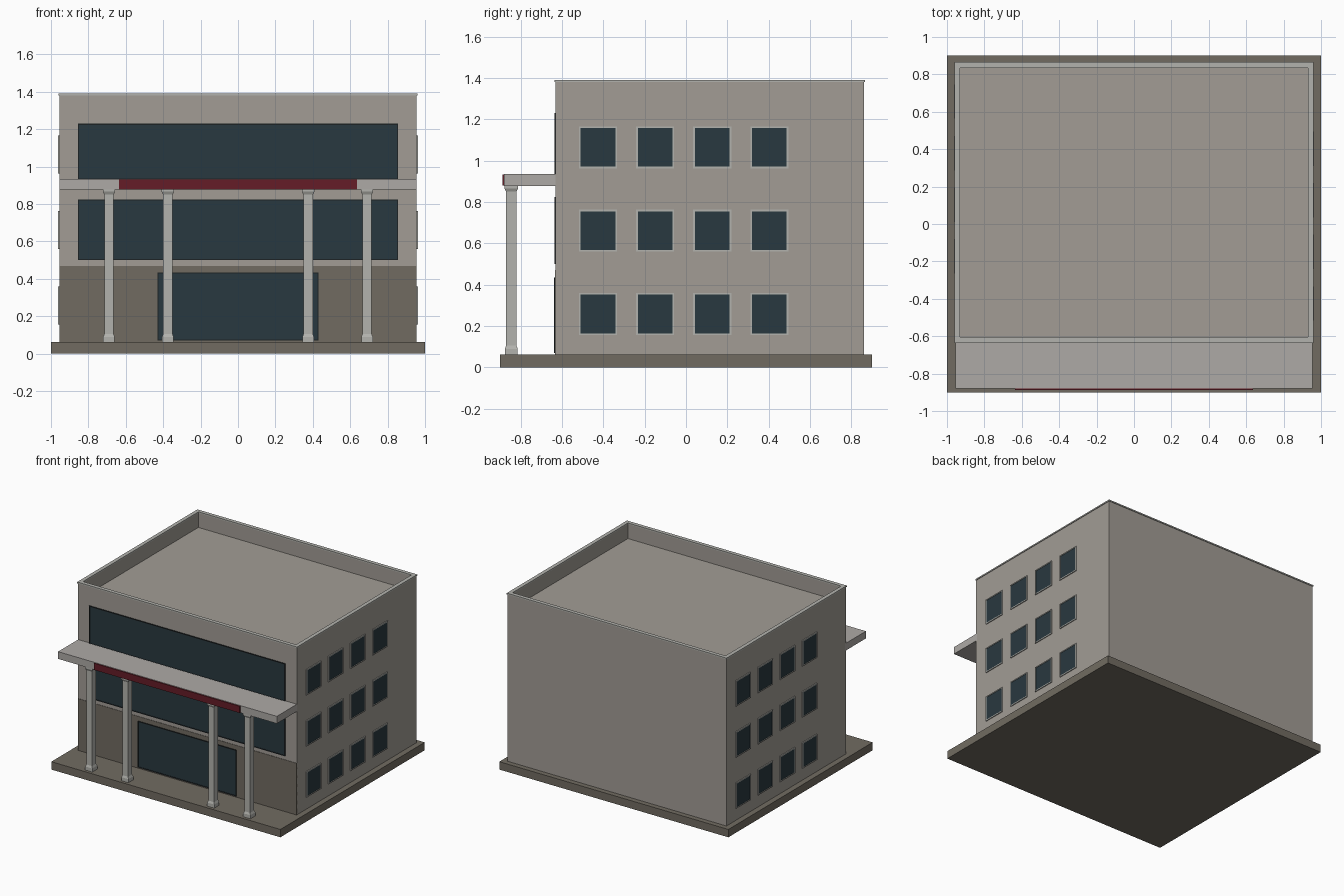
import bpy, bmesh
from math import pi
from mathutils import Matrix

if "Cube" in bpy.data.objects:
    bpy.data.objects.remove(bpy.data.objects["Cube"])


def material(name, rgb):
    m = bpy.data.materials.new(name)
    m.diffuse_color = (*rgb, 1)
    m.use_nodes = True
    m.node_tree.nodes["Principled BSDF"].inputs["Base Color"].default_value = m.diffuse_color
    return m


WALL = material("wall_plaster", (0.36, 0.335, 0.30))
STONE = material("dark_stone", (0.165, 0.148, 0.12))
TRIM = material("light_trim", (0.45, 0.45, 0.42))
CANOPY = material("canopy_grey", (0.42, 0.40, 0.38))
GLASS = material("dark_glass", (0.022, 0.04, 0.05))
DARK = material("dark_frame", (0.012, 0.016, 0.018))
RED = material("red_band", (0.13, 0.012, 0.02))


def finish(name, bm, mat, matrix=Matrix()):
    bmesh.ops.recalc_face_normals(bm, faces=bm.faces)
    me = bpy.data.meshes.new(name)
    bm.to_mesh(me)
    bm.free()
    me.materials.append(mat)
    ob = bpy.data.objects.new(name, me)
    ob.matrix_world = matrix
    bpy.context.collection.objects.link(ob)
    return ob


def box(name, x, y, z, mat, matrix=Matrix()):
    bm = bmesh.new()
    bmesh.ops.create_cube(bm, size=1)
    for v in bm.verts:
        for i, (a, b) in enumerate((x, y, z)):
            v.co[i] = a if v.co[i] < 0 else b
    return finish(name, bm, mat, matrix)


def ring(name, x, y, z, t, mat, matrix=Matrix()):
    """Rectangular ring in local XY, wall thickness t, extruded along z."""
    bm = bmesh.new()
    loops = []
    for d, h in ((0, z[0]), (0, z[1]), (t, z[1]), (t, z[0])):
        a, b, c, e = x[0] + d, x[1] - d, y[0] + d, y[1] - d
        loops.append([bm.verts.new((*p, h)) for p in ((a, c), (b, c), (b, e), (a, e))])
    for k in range(4):
        p, q = loops[k], loops[(k + 1) % 4]
        for i in range(4):
            j = (i + 1) % 4
            bm.faces.new((p[i], p[j], q[j], q[i]))
    return finish(name, bm, mat, matrix)


def window(name, u, v, t, depth, mat, matrix):
    """Frame plus a slightly recessed pane, facing local +z."""
    ring(name + "_frame", u, v, (-0.01, depth), t, mat, matrix)
    box(name + "_glass", (u[0] + t, u[1] - t), (v[0] + t, v[1] - t),
        (-0.01, depth - 0.003), GLASS, matrix)


# Plinth, main block, stone ground floor facing
box("plinth", (-1, 1), (-0.9, 0.9), (0, 0.062), STONE)
box("main_block", (-0.955, 0.955), (-0.63, 0.86), (0.062, 1.265), WALL)
box("ground_floor_facing", (-0.955, 0.955), (-0.633, -0.62), (0.062, 0.47), STONE)

# Parapet around the flat roof, with thin coping
ring("parapet", (-0.955, 0.955), (-0.63, 0.86), (1.265, 1.38), 0.022, WALL)
ring("parapet_coping", (-0.96, 0.96), (-0.635, 0.865), (1.38, 1.39), 0.03, TRIM)

# Front glazing
front = Matrix.Translation((0, -0.63, 0)) @ Matrix.Rotation(pi / 2, 4, 'X')
window("upper_window", (-0.855, 0.855), (0.93, 1.23), 0.006, 0.007, DARK, front)
window("middle_window", (-0.855, 0.855), (0.5, 0.825), 0.006, 0.007, DARK, front)
window("entrance", (-0.43, 0.43), (0.07, 0.435), 0.006, 0.009, DARK, front)

# Side windows: the left wall is the right wall turned half round
right = Matrix.Translation((0.955, 0.115, 0)) @ Matrix(
    ((0, 0, 1, 0), (1, 0, 0, 0), (0, 1, 0, 0), (0, 0, 0, 1)))
left = (Matrix.Translation((0, 0.115, 0)) @ Matrix.Rotation(pi, 4, 'Z')
        @ Matrix.Translation((0, -0.115, 0)) @ right)
for side, mtx in (("right", right), ("left", left)):
    for r, z in enumerate((0.157, 0.56, 0.963)):
        for c in range(4):
            u = -0.632 + c * 0.276
            window(f"{side}_window_{r}_{c}", (u, u + 0.184), (z, z + 0.203),
                   0.008, 0.007, TRIM, mtx)

# Entrance canopy with red band
box("canopy", (-0.955, 0.955), (-0.88, -0.62), (0.878, 0.935), CANOPY)
box("canopy_red_band", (-0.637, 0.637), (-0.888, -0.87), (0.879, 0.932), RED)

# Square columns with flared base and capital: (half width, height)
PROFILE = ((0.031, 0.062), (0.031, 0.09), (0.025, 0.105),
           (0.025, 0.85), (0.033, 0.866), (0.033, 0.88))
for i, x in enumerate((-0.69, -0.375, 0.375, 0.69)):
    bm = bmesh.new()
    loops = [[bm.verts.new((sx * w, sy * w, z))
              for sx, sy in ((-1, -1), (1, -1), (1, 1), (-1, 1))] for w, z in PROFILE]
    for p, q in zip(loops, loops[1:]):
        for k in range(4):
            j = (k + 1) % 4
            bm.faces.new((p[k], p[j], q[j], q[k]))
    bm.faces.new(loops[0])
    bm.faces.new(loops[-1])
    finish(f"column_{i}", bm, TRIM, Matrix.Translation((x, -0.845, 0)))
